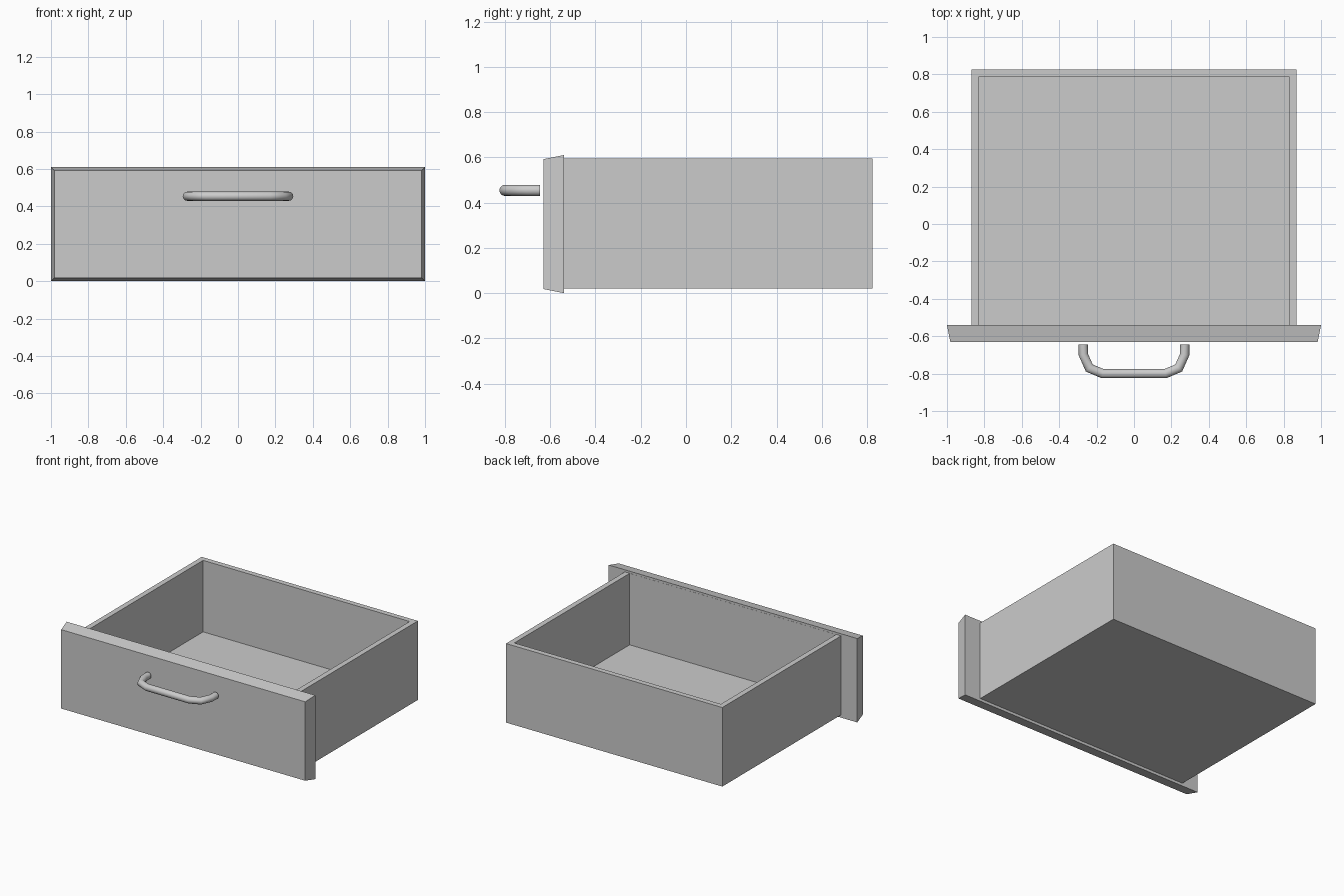
import bpy
import bmesh
from math import cos, sin, tau
from mathutils import Vector

if "Cube" in bpy.data.objects:
    bpy.data.objects.remove(bpy.data.objects["Cube"])

grey = bpy.data.materials.new("plain_grey")
grey.use_nodes = True
GREY = (0.6, 0.6, 0.6, 1)
grey.diffuse_color = GREY
grey.node_tree.nodes["Principled BSDF"].inputs["Base Color"].default_value = GREY


def finish(bm, name):
    bmesh.ops.recalc_face_normals(bm, faces=bm.faces)
    mesh = bpy.data.meshes.new(name)
    bm.to_mesh(mesh)
    bm.free()
    mesh.materials.append(grey)
    obj = bpy.data.objects.new(name, mesh)
    bpy.context.collection.objects.link(obj)
    return obj


def box(bm, low, high):
    """Add a box between two corners and return its vertices."""
    low, high = Vector(low), Vector(high)
    verts = bmesh.ops.create_cube(bm, size=1)["verts"]
    for v in verts:
        v.co = (low + high) / 2 + v.co * (high - low)
    return verts


# Drawer box: one open-topped tray, hollowed by insetting and lowering the top
FRONT, BACK, WALL = -0.54, 0.825, 0.055
bm = bmesh.new()
box(bm, (-0.87, FRONT, 0.02), (0.87, BACK, 0.595))
top = max(bm.faces, key=lambda f: f.calc_center_median().z)
bmesh.ops.inset_individual(bm, faces=[top], thickness=WALL)
floor = bmesh.ops.extrude_discrete_faces(bm, faces=[top])["faces"][0]
for v in floor.verts:
    v.co.z = 0.02 + WALL
# The hollow runs right up to the front panel
hollow = [v for v in bm.verts if abs(v.co.x) < 0.86 and v.co.y < 0]
for v in hollow:
    v.co.y = FRONT + 0.001
finish(bm, "drawer_box")

# Front panel, tapering towards its front face
bm = bmesh.new()
for v in box(bm, (-1, -0.63, 0), (1, FRONT, 0.61)):
    if v.co.y < -0.6:
        v.co.x *= 0.982
        v.co.z = 0.018 if v.co.z < 0.3 else 0.592
finish(bm, "front_panel")

# Pull handle: a round tube mitred along a mirrored path
half = [(-0.271, -0.645), (-0.271, -0.698), (-0.239, -0.77), (-0.168, -0.8)]
path = [Vector(p) for p in half]
path += [Vector((-p.x, p.y)) for p in reversed(path)]
RADIUS, SIDES, HEIGHT = 0.0245, 16, 0.454
bm = bmesh.new()
rings = []
for i, p in enumerate(path):
    before = (p - path[i - 1]).normalized() if i else (path[1] - p).normalized()
    after = (path[i + 1] - p).normalized() if i < len(path) - 1 else before
    along = (before + after).normalized()
    across = Vector((-along.y, along.x)) / along.dot(before)
    ring = []
    for k in range(SIDES):
        a = tau * k / SIDES
        q = p + across * RADIUS * cos(a)
        ring.append(bm.verts.new((q.x, q.y, HEIGHT + RADIUS * sin(a))))
    rings.append(ring)
for r, s in zip(rings, rings[1:]):
    for k in range(SIDES):
        n = (k + 1) % SIDES
        bm.faces.new((r[k], r[n], s[n], s[k]))
for end in (rings[0], rings[-1]):
    bm.faces.new(end)
handle = finish(bm, "pull_handle")
bpy.ops.object.select_all(action="DESELECT")
handle.select_set(True)
bpy.context.view_layer.objects.active = handle
bpy.ops.object.shade_smooth_by_angle(angle=0.9)
